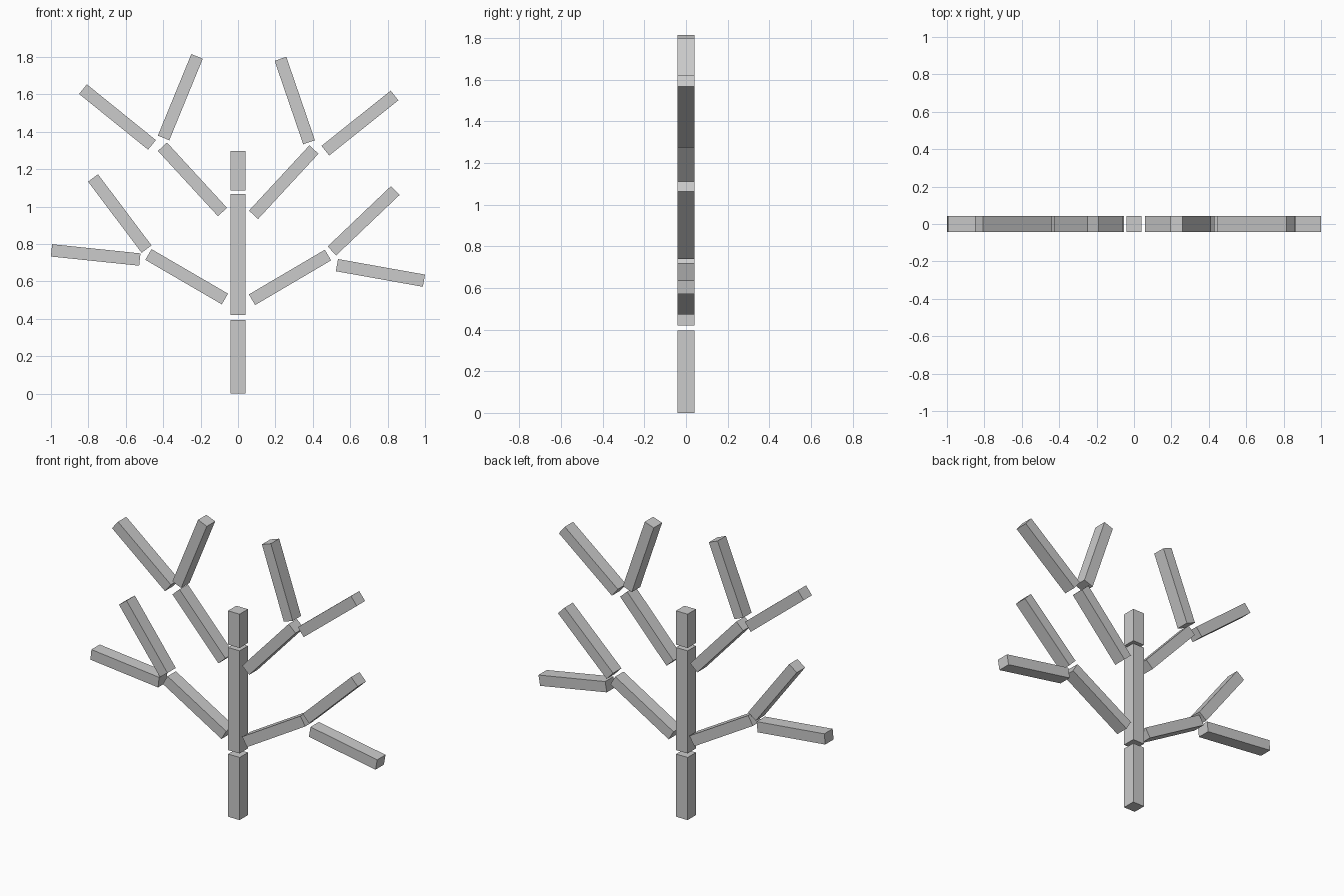
import bpy
import math
from mathutils import Matrix, Vector

if "Cube" in bpy.data.objects:
    bpy.data.objects.remove(bpy.data.objects["Cube"])

DEPTH = 0.083    # thickness of every part along y
TRUNK_W = 0.081  # trunk width along x
LIMB_W = 0.066   # branch thickness in the front plane


def beam(name, start, end, width):
    """Square-ended bar between two (x, z) points in the y = 0 plane."""
    a, b = Vector((start[0], 0, start[1])), Vector((end[0], 0, end[1]))
    d = b - a
    bpy.ops.mesh.primitive_cube_add(size=1, location=(a + b) / 2)
    ob = bpy.context.object
    ob.name = ob.data.name = name
    ob.data.transform(Matrix.Diagonal((width, DEPTH, d.length, 1)))
    ob.rotation_euler.y = math.atan2(d.x, d.z)
    return ob


# Stacked trunk segments
trunk = [(0, 0.395), (0.42, 0.64), (0.64, 0.847), (0.847, 1.067), (1.085, 1.298)]
for i, (z0, z1) in enumerate(trunk, 1):
    beam(f"trunk_segment_{i}", (0, z0), (0, z1), TRUNK_W)

# Main branches leaving the trunk, and the twigs forking from each
limbs = {
    "lower_right_branch": ((0.075, 0.502), (0.481, 0.741)),
    "lower_right_twig_up": ((0.502, 0.763), (0.841, 1.086)),
    "lower_right_twig_out": ((0.529, 0.687), (0.994, 0.604)),
    "lower_left_branch": ((-0.07, 0.506), (-0.479, 0.744)),
    "lower_left_twig_up": ((-0.489, 0.773), (-0.775, 1.153)),
    "lower_left_twig_out": ((-0.525, 0.717), (-0.997, 0.766)),
    "upper_right_branch": ((0.083, 0.956), (0.406, 1.305)),
    "upper_right_twig_up": ((0.38, 1.344), (0.227, 1.79)),
    "upper_right_twig_out": ((0.467, 1.299), (0.837, 1.594)),
    "upper_left_branch": ((-0.083, 0.971), (-0.404, 1.32)),
    "upper_left_twig_up": ((-0.398, 1.367), (-0.219, 1.803)),
    "upper_left_twig_out": ((-0.46, 1.33), (-0.829, 1.628)),
}
for name, (start, end) in limbs.items():
    beam(name, start, end, LIMB_W)
